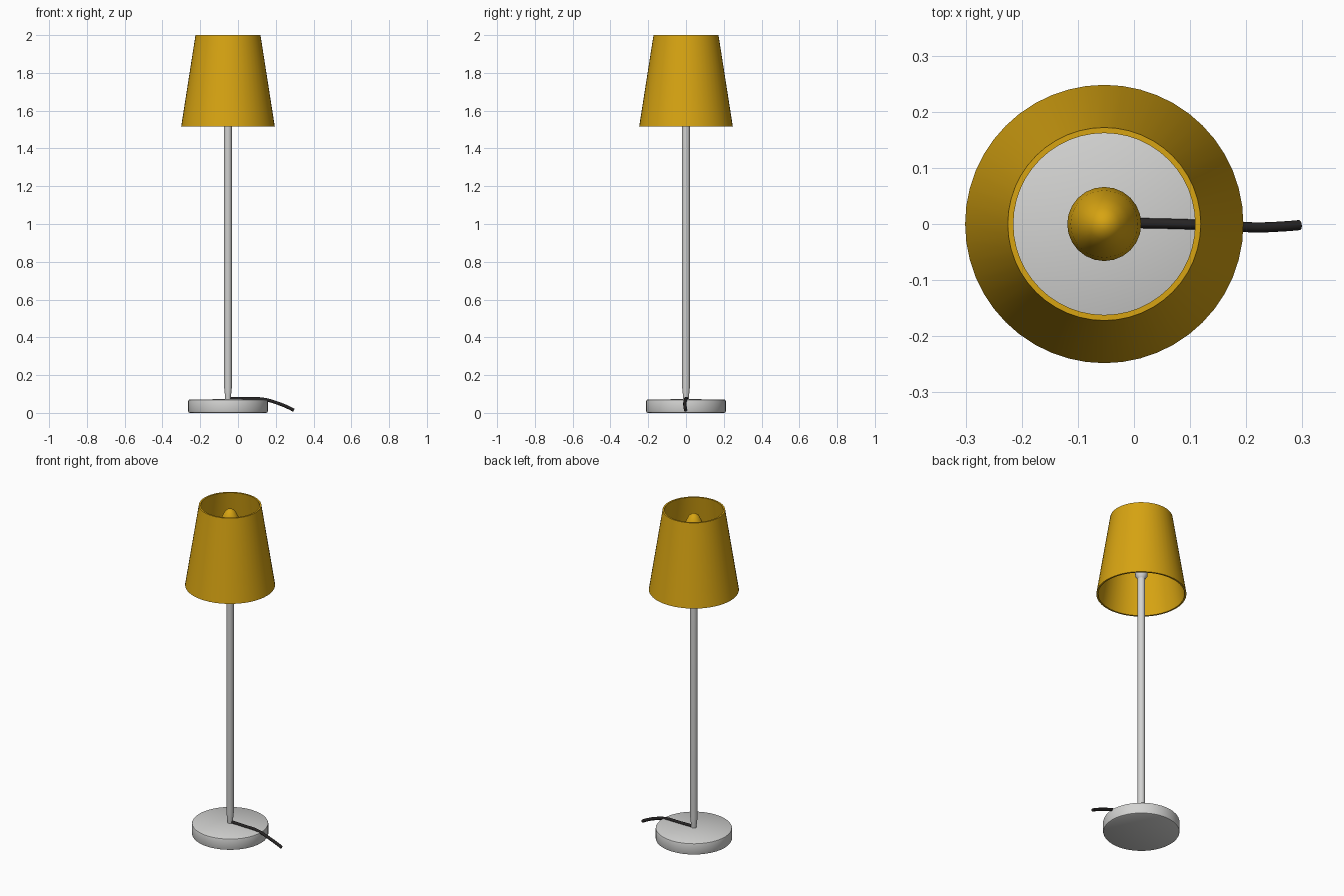
import bpy, bmesh, math

if "Cube" in bpy.data.objects:
    bpy.data.objects.remove(bpy.data.objects["Cube"])

CX = -0.053  # lamp axis


def material(name, rgb):
    m = bpy.data.materials.new(name)
    m.diffuse_color = (*rgb, 1)
    m.use_nodes = True
    m.node_tree.nodes["Principled BSDF"].inputs["Base Color"].default_value = m.diffuse_color
    return m


WHITE = material("warm_white", (0.65, 0.65, 0.64))
YELLOW = material("mustard_yellow", (0.68, 0.37, 0.006))
BLACK = material("cable_black", (0.02, 0.018, 0.018))


def lathe(name, profile, mat, sides=40, closed=False):
    """Spin a (radius, z) profile around the lamp axis."""
    bm = bmesh.new()
    vs = [bm.verts.new((r, 0, z)) for r, z in profile]
    for a, b in zip(vs, vs[1:] + vs[:1] if closed else vs[1:]):
        bm.edges.new((a, b))
    bmesh.ops.spin(bm, geom=bm.verts[:] + bm.edges[:], cent=(0, 0, 0),
                   axis=(0, 0, 1), angle=2 * math.pi, steps=sides)
    bmesh.ops.remove_doubles(bm, verts=bm.verts[:], dist=0.0003)
    bmesh.ops.recalc_face_normals(bm, faces=bm.faces[:])
    me = bpy.data.meshes.new(name)
    bm.to_mesh(me)
    bm.free()
    me.materials.append(mat)
    ob = bpy.data.objects.new(name, me)
    ob.location.x = CX
    bpy.context.collection.objects.link(ob)
    bpy.ops.object.select_all(action='DESELECT')
    ob.select_set(True)
    bpy.context.view_layer.objects.active = ob
    bpy.ops.object.shade_smooth_by_angle(angle=math.radians(35))
    return ob


# Round foot with softened rims
lathe("base", [(0, 0), (0.203, 0), (0.209, 0.003), (0.211, 0.008), (0.211, 0.062),
               (0.209, 0.068), (0.204, 0.071), (0, 0.073)], WHITE)

# Pole, slightly narrower at the foot
lathe("pole", [(0, 0.06), (0.014, 0.06), (0.016, 0.09), (0.021, 0.14),
               (0.021, 1.63), (0, 1.63)], WHITE, 20)

# Bulb holder
lathe("socket", [(0, 1.61), (0.021, 1.61), (0.034, 1.63), (0.034, 1.71), (0, 1.71)],
      WHITE, 24)

# Pointed bulb
lathe("bulb", [(0, 1.70), (0.03, 1.70), (0.045, 1.74), (0.06, 1.79), (0.066, 1.84),
               (0.060, 1.885), (0.045, 1.93), (0.028, 1.963), (0.012, 1.975), (0, 1.977)],
      YELLOW, 24)

# Open, thin-walled tapered shade
lathe("shade", [(0.248, 1.515), (0.172, 2.0), (0.162, 2.0), (0.238, 1.515)],
      YELLOW, 48, closed=True)

# Power cable running over the foot and down to the floor
cu = bpy.data.curves.new("cable", 'CURVE')
cu.dimensions = '3D'
cu.bevel_depth = 0.009
cu.bevel_resolution = 3
cu.use_fill_caps = True
sp = cu.splines.new('BEZIER')
path = [(-0.045, 0.002, 0.077), (0.04, 0.001, 0.075), (0.135, -0.002, 0.072),
        (0.22, -0.006, 0.048), (0.27, -0.004, 0.027), (0.295, -0.002, 0.014)]
sp.bezier_points.add(len(path) - 1)
for bp, co in zip(sp.bezier_points, path):
    bp.co = co
    bp.handle_left_type = bp.handle_right_type = 'AUTO'
cu.materials.append(BLACK)
bpy.context.collection.objects.link(bpy.data.objects.new("cable", cu))
